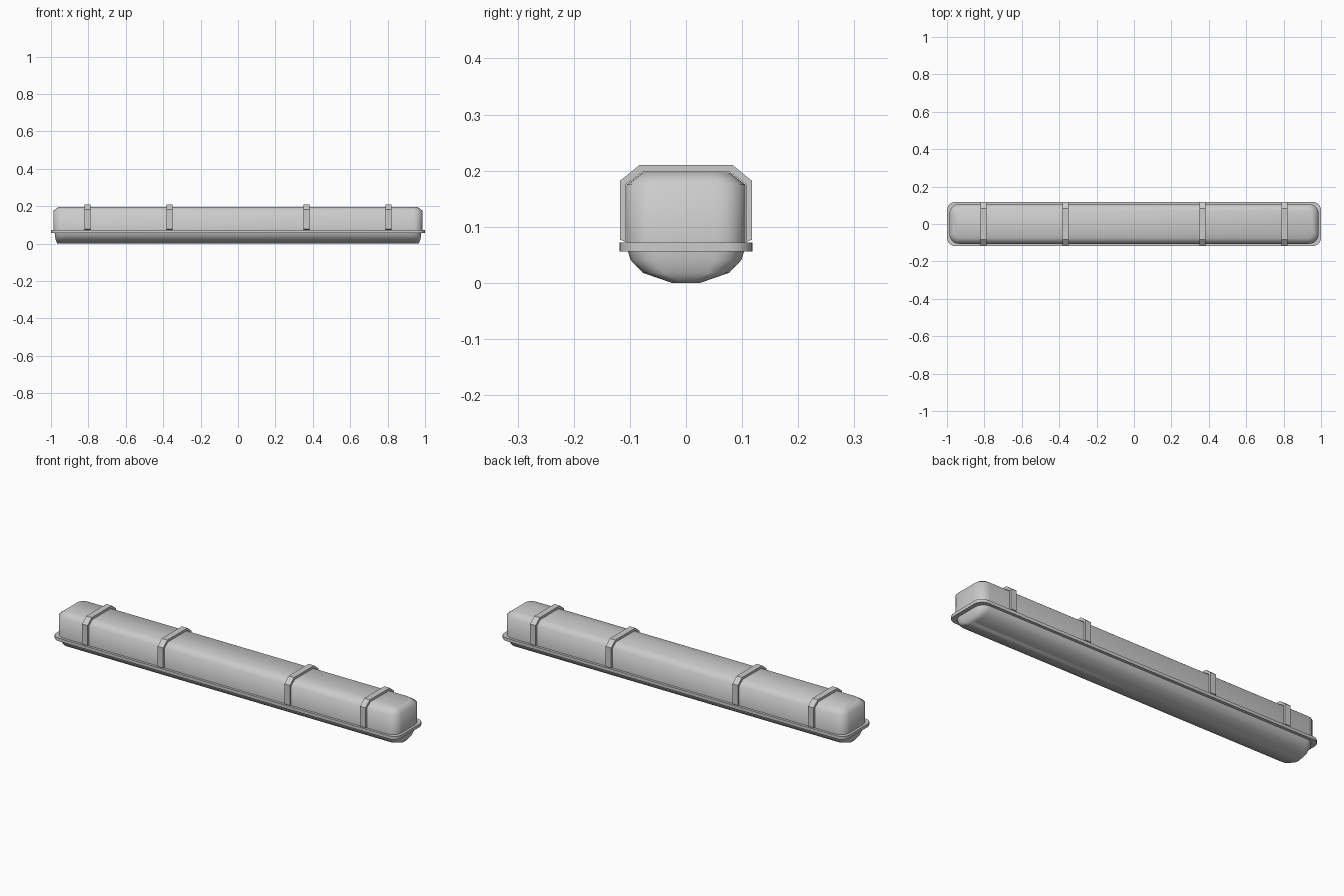
import bpy, bmesh, math

if "Cube" in bpy.data.objects:
    bpy.data.objects.remove(bpy.data.objects["Cube"])


def rounded_ring(bm, hx, hy, r, z, seg=5):
    ring = []
    for k, (sx, sy) in enumerate([(1, 1), (-1, 1), (-1, -1), (1, -1)]):
        for i in range(seg + 1):
            a = math.pi / 2 * (k + i / seg)
            ring.append(bm.verts.new((sx * (hx - r) + r * math.cos(a),
                                      sy * (hy - r) + r * math.sin(a), z)))
    return ring


def finish(name, bm, angle):
    bmesh.ops.recalc_face_normals(bm, faces=bm.faces)
    me = bpy.data.meshes.new(name)
    bm.to_mesh(me)
    bm.free()
    ob = bpy.data.objects.new(name, me)
    bpy.context.collection.objects.link(ob)
    bpy.ops.object.select_all(action='DESELECT')
    ob.select_set(True)
    bpy.context.view_layer.objects.active = ob
    bpy.ops.object.shade_smooth_by_angle(angle=math.radians(angle))
    return ob


def loft(name, sections, angle):
    """Stack rounded rectangles (half x, half y, radius, z) into a closed shell."""
    bm = bmesh.new()
    rings = [rounded_ring(bm, *s) for s in sections]
    for a, b in zip(rings, rings[1:]):
        n = len(a)
        for i in range(n):
            j = (i + 1) % n
            bm.faces.new((a[i], a[j], b[j], b[i]))
    bm.faces.new(rings[0])
    bm.faces.new(rings[-1])
    return finish(name, bm, angle)


# Upper housing with chamfered top edge
loft("housing", [(0.987, 0.106, 0.05, 0.068),
                 (0.987, 0.106, 0.05, 0.175),
                 (0.960, 0.077, 0.035, 0.197)], 60)

# Flange running around the joint
loft("flange", [(1.0, 0.1185, 0.045, 0.056),
                (1.0, 0.1185, 0.045, 0.072)], 40)

# Lower diffuser, faceted and narrowing to the bottom
loft("diffuser", [(0.980, 0.104, 0.05, 0.058),
                  (0.979, 0.099, 0.047, 0.041),
                  (0.974, 0.077, 0.037, 0.018),
                  (0.966, 0.025, 0.018, 0.0)], 60)


# Clips: bent straps over the housing
outer = [(0.107, 0.073), (0.1175, 0.077), (0.1175, 0.182), (0.083, 0.21)]
inner = [(0.077, 0.198), (0.1065, 0.176)]
profile = (outer + [(-y, z) for y, z in reversed(outer)]
           + [(-y, z) for y, z in reversed(inner)] + inner)
# reorder the inner run so that it goes back from the left leg to the right leg
profile = profile[:8] + [(-0.1065, 0.176), (-0.077, 0.198), (0.077, 0.198), (0.1065, 0.176)]

for n, x in enumerate((-0.805, -0.367, 0.367, 0.805)):
    bm = bmesh.new()
    w = 0.016
    a = [bm.verts.new((x - w, y, z)) for y, z in profile]
    b = [bm.verts.new((x + w, y, z)) for y, z in profile]
    count = len(profile)
    for i in range(count):
        j = (i + 1) % count
        bm.faces.new((a[i], a[j], b[j], b[i]))
    bm.faces.new(a)
    bm.faces.new(b)
    finish(f"clip_{n + 1}", bm, 30)
